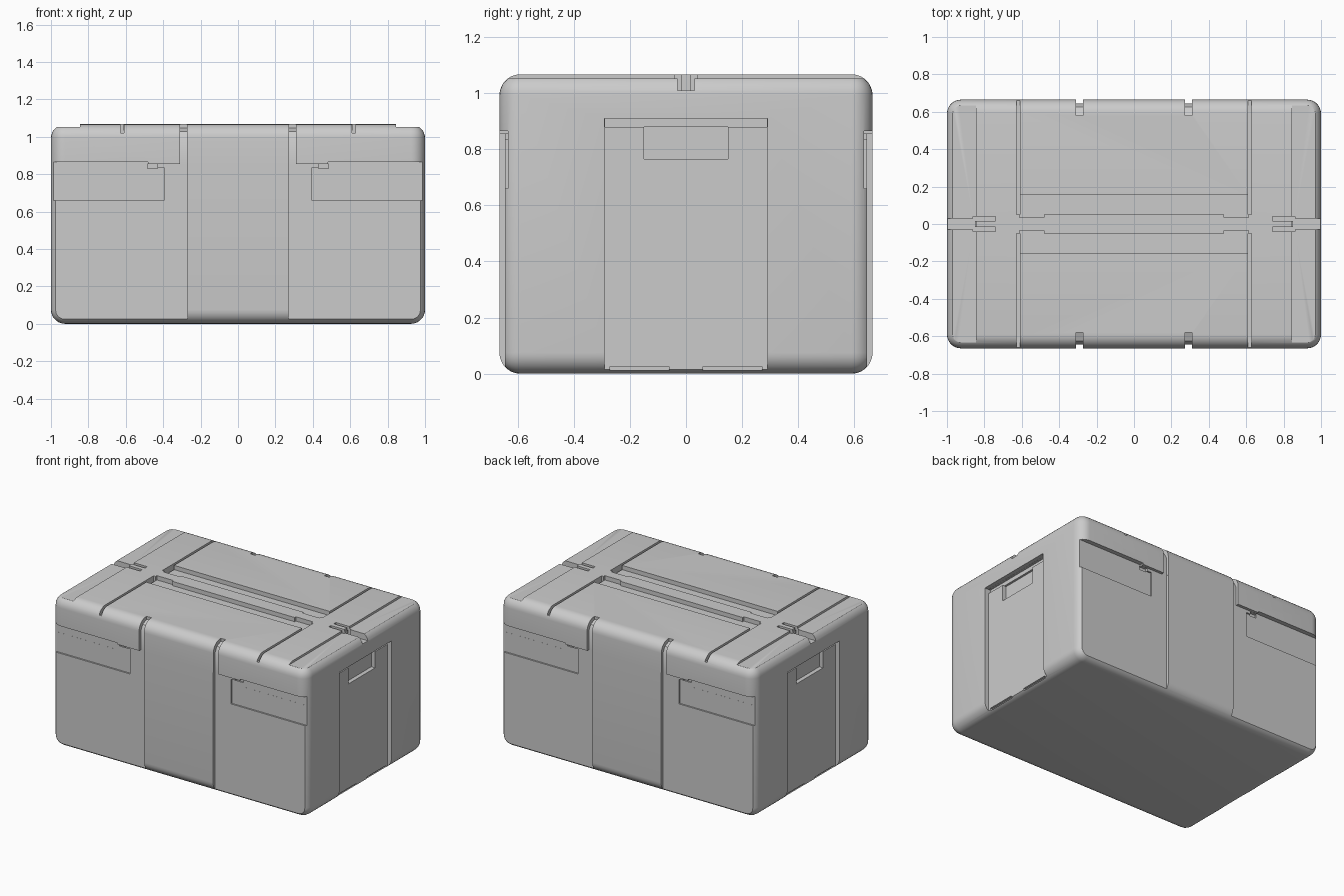
import bpy, bmesh

if "Cube" in bpy.data.objects:
    bpy.data.objects.remove(bpy.data.objects["Cube"])

H, Y = 1.067, 0.665

# main rounded case
bm = bmesh.new()
bmesh.ops.create_cube(bm, size=1)
for v in bm.verts:
    v.co = (v.co.x * 2, v.co.y * 2 * Y, (v.co.z + 0.5) * H)
bmesh.ops.bevel(bm, geom=bm.edges[:], offset=0.075, segments=7, profile=0.5,
                affect='EDGES', clamp_overlap=True)
me = bpy.data.meshes.new("case_body")
bm.to_mesh(me)
bm.free()
body = bpy.data.objects.new("case_body", me)
bpy.context.collection.objects.link(body)
bpy.context.view_layer.objects.active = body
body.select_set(True)


def cut_prism(profile, x0, x1):
    """Subtract a (y, z) profile extruded along x."""
    b = bmesh.new()
    f = b.faces.new([b.verts.new((x0, y, z)) for y, z in profile])
    ext = bmesh.ops.extrude_face_region(b, geom=[f])["geom"]
    for v in ext:
        if isinstance(v, bmesh.types.BMVert):
            v.co.x = x1
    bmesh.ops.recalc_face_normals(b, faces=b.faces[:])
    m = bpy.data.meshes.new("cutter")
    b.to_mesh(m)
    b.free()
    c = bpy.data.objects.new("cutter", m)
    c.hide_render = True
    bpy.context.collection.objects.link(c)
    mod = body.modifiers.new("cut", 'BOOLEAN')
    mod.operation, mod.solver, mod.object = 'DIFFERENCE', 'EXACT', c
    bpy.ops.object.modifier_apply(modifier=mod.name)
    bpy.data.objects.remove(c)


def cut(x, y, z, sx=1, sy=1):
    """Subtract a box, optionally mirrored in x or y."""
    (a, b), (c, d) = y, z
    cut_prism([(sy * a, c), (sy * b, c), (sy * b, d), (sy * a, d)],
              sx * x[0], sx * x[1])


# groove that follows the top front edge
groove = [(0.75, 0.854), (0.645, 0.854), (0.645, 0.99), (0.625, 1.027),
          (0.58, 1.046), (0.58, 1.15), (0.75, 1.15)]

for sx in (1, -1):
    for sy in (1, -1):
        # recessed front and back panels, edge grooves and latch pockets
        cut((0.27, 1.1), (0.645, 0.75), (-0.1, 0.855), sx, sy)
        cut_prism([(sy * y, z) for y, z in groove], sx * 0.272, sx * 0.31)
        cut((0.395, 1.1), (0.634, 0.75), (0.66, 0.835), sx, sy)
        cut((0.48, 1.1), (0.6335, 0.75), (0.80, 0.865), sx, sy)
        cut((0.43, 0.485), (0.625, 0.75), (0.83, 0.854), sx, sy)
        # lid cross grooves
        cut((0.61, 0.627), (0.05, 0.75), (1.02, 1.2), sx, sy)
        # slots beside the end tongue
        cut((0.74, 0.86), (0.016, 0.04), (1.01, 1.2), sx, sy)
        # small feet notches under the side panel
        cut((0.955, 1.1), (0.06, 0.27), (0.012, 0.026), sx, sy)
    # lowered lid ends with centre channel
    cut((0.845, 1.1), (-0.8, 0.8), (1.052, 1.2), sx)
    cut((0.85, 1.1), (-0.03, 0.03), (1.01, 1.2), sx)
    # side panel recess, top slot and handle pocket
    cut((0.97, 1.1), (-0.29, 0.29), (-0.1, 0.91), sx)
    cut((0.955, 1.1), (-0.289, 0.289), (0.88, 0.909), sx)
    cut((0.94, 1.1), (-0.15, 0.15), (0.765, 0.88), sx)

# twin lid recesses beside the centre bar
for sy in (1, -1):
    cut((-0.611, 0.611), (0.05, 0.155), (1.037, 1.2), 1, sy)
    for sx in (1, -1):
        cut((0.48, 0.611), (0.036, 0.06), (1.0365, 1.2), sx, sy)

bpy.ops.object.shade_smooth_by_angle(angle=0.5)
